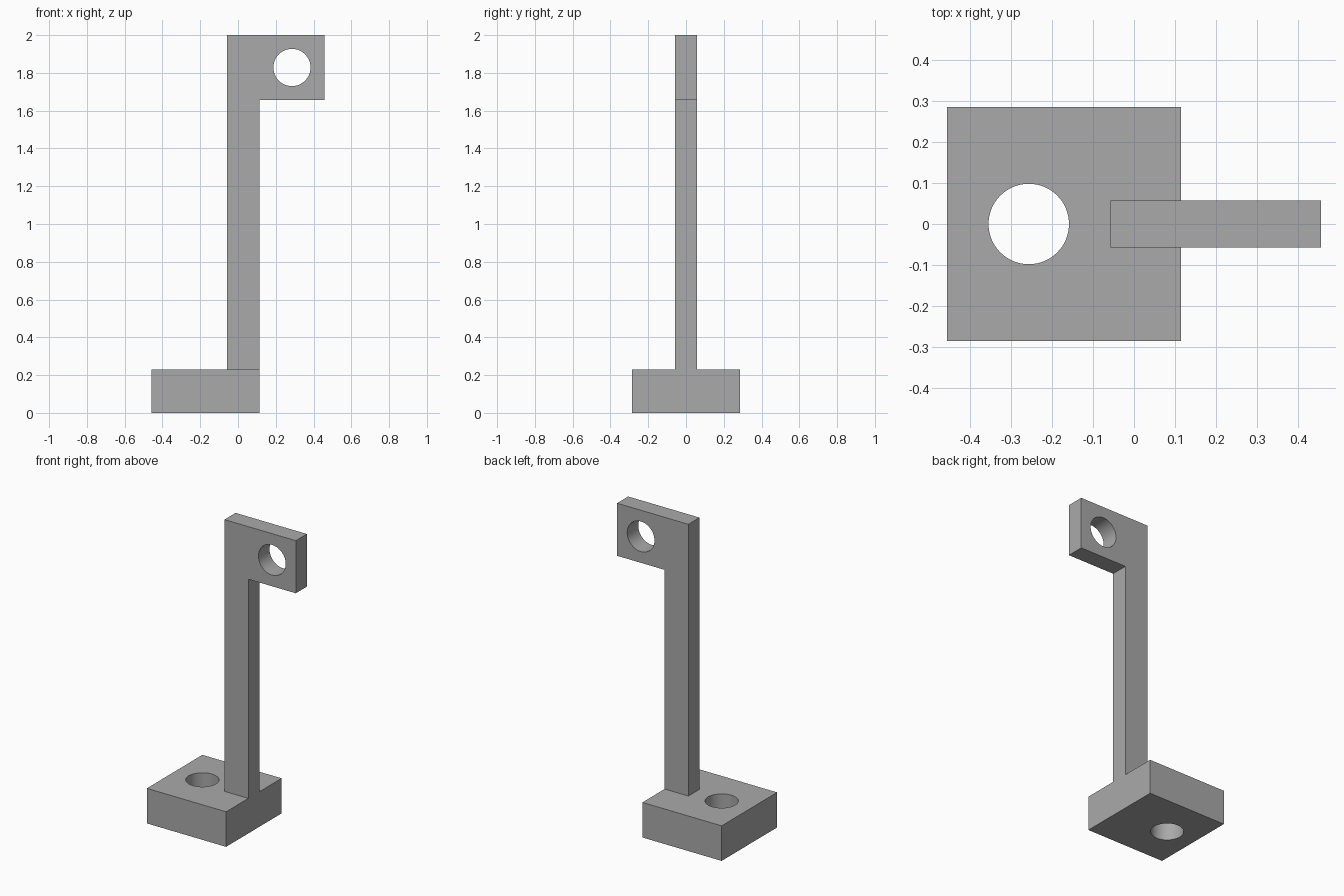
import bpy, bmesh, math
from mathutils import Matrix

default = bpy.data.objects.get("Cube")
if default:
    bpy.data.objects.remove(default, do_unlink=True)

U = 2 / 35          # design unit: the stand is 35 units tall
HOLE_R = 1.72 * U

grey = bpy.data.materials.new("plain grey")
grey.use_nodes = True
colour = (0.4, 0.4, 0.4, 1)
grey.diffuse_color = colour
grey.node_tree.nodes["Principled BSDF"].inputs["Base Color"].default_value = colour


def add_object(name, bm):
    bmesh.ops.recalc_face_normals(bm, faces=bm.faces)
    mesh = bpy.data.meshes.new(name)
    bm.to_mesh(mesh)
    bm.free()
    mesh.materials.append(grey)
    obj = bpy.data.objects.new(name, mesh)
    bpy.context.collection.objects.link(obj)
    return obj


def prism(name, profile, depth):
    """Extrude an x-z profile symmetrically about y = 0."""
    bm = bmesh.new()
    face = bm.faces.new([bm.verts.new((x * U, -depth * U / 2, z * U)) for x, z in profile])
    new = bmesh.ops.extrude_face_region(bm, geom=[face])["geom"]
    verts = [v for v in new if isinstance(v, bmesh.types.BMVert)]
    bmesh.ops.translate(bm, verts=verts, vec=(0, depth * U, 0))
    return add_object(name, bm)


def cutter(name, x, z, rotation):
    bm = bmesh.new()
    matrix = Matrix.Translation((x * U, 0, z * U)) @ rotation
    bmesh.ops.create_cone(bm, cap_ends=True, segments=64, radius1=HOLE_R,
                          radius2=HOLE_R, depth=8 * U, matrix=matrix)
    obj = add_object(name, bm)
    obj.hide_render = True
    return obj


def combine(target, other, operation):
    mod = target.modifiers.new(operation.lower(), 'BOOLEAN')
    mod.operation = operation
    mod.solver = 'EXACT'
    mod.object = other
    bpy.context.view_layer.objects.active = target
    bpy.ops.object.modifier_apply(modifier=mod.name)
    bpy.data.objects.remove(other, do_unlink=True)


# Square foot block and the post with its side arm
stand = prism("bracket_stand", [(-8, 0), (2, 0), (2, 4), (-8, 4)], 10)
post = prism("post_and_arm", [(-1, 3), (2, 3), (2, 29), (8, 29), (8, 35), (-1, 35)], 2)
combine(stand, post, 'UNION')

# Round through holes in the foot and the arm
combine(stand, cutter("foot_hole", -4.5, 2, Matrix()), 'DIFFERENCE')
combine(stand, cutter("arm_hole", 5, 32, Matrix.Rotation(math.pi / 2, 4, 'X')), 'DIFFERENCE')

# Smooth hole walls, crisp edges
bpy.ops.object.select_all(action='DESELECT')
stand.select_set(True)
bpy.context.view_layer.objects.active = stand
bpy.ops.object.shade_smooth_by_angle(angle=math.radians(30))
